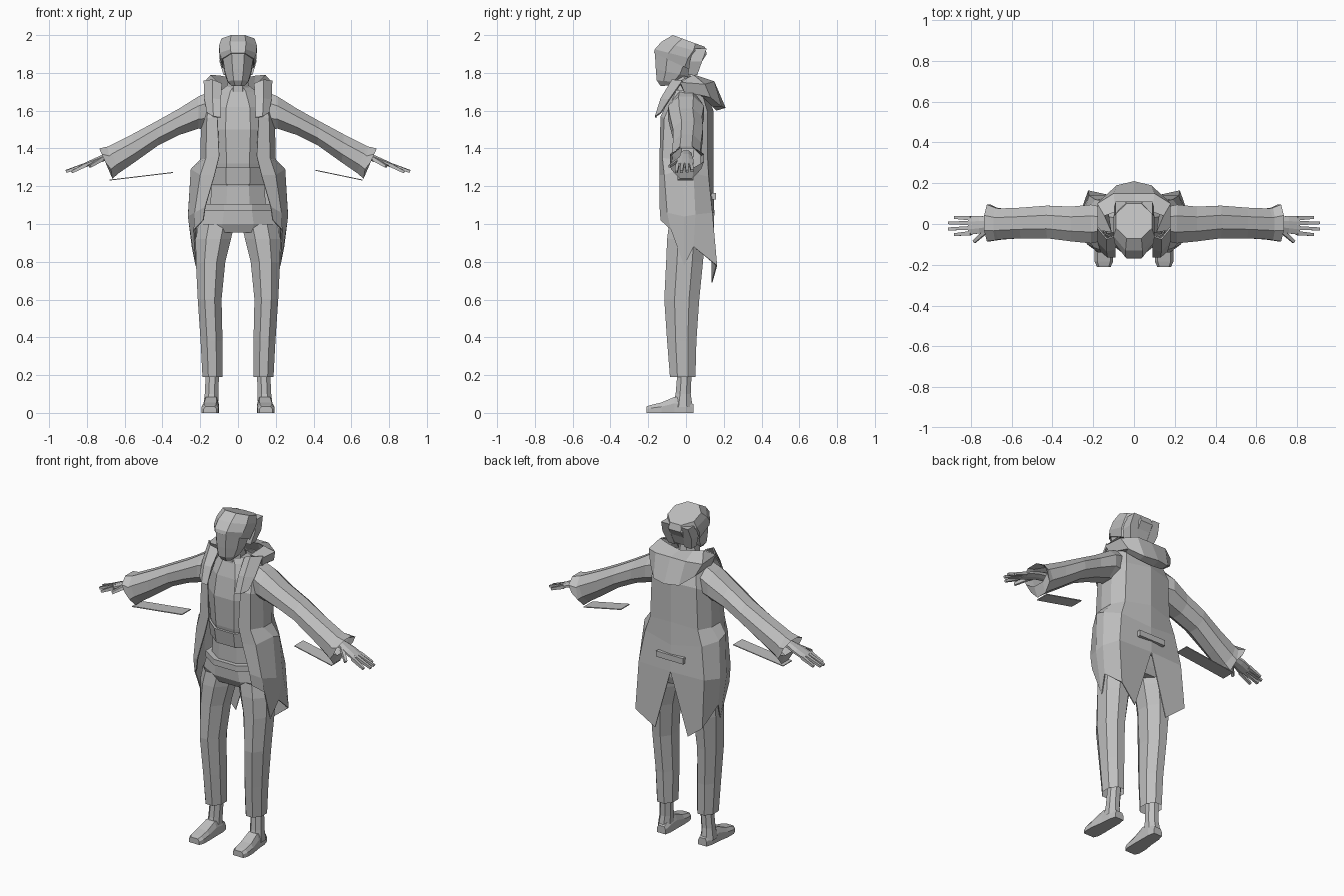
import bpy, bmesh, math
from mathutils import Vector as V

grey = bpy.data.materials.new("plain grey")
grey.diffuse_color = (0.52, 0.52, 0.52, 1)


def finish(name, bm, mirror=False, thick=0.0):
    bmesh.ops.recalc_face_normals(bm, faces=bm.faces)
    me = bpy.data.meshes.new(name)
    bm.to_mesh(me)
    bm.free()
    me.materials.append(grey)
    ob = bpy.data.objects.new(name, me)
    bpy.context.collection.objects.link(ob)
    if thick:
        s = ob.modifiers.new("Thickness", 'SOLIDIFY')
        s.thickness = thick
    if mirror:
        ob.modifiers.new("Mirror", 'MIRROR').merge_threshold = 0.002
    return ob


def grid(name, rows, wrap=False, caps=(False, False), mirror=False, thick=0.0):
    """Skin rows of points into quads."""
    bm = bmesh.new()
    vs = [[bm.verts.new(p) for p in r] for r in rows]
    n = len(rows[0])
    for a, b in zip(vs, vs[1:]):
        for i in range(n if wrap else n - 1):
            j = (i + 1) % n
            bm.faces.new((a[i], a[j], b[j], b[i]))
    if caps[0]:
        bm.faces.new(vs[0])
    if caps[1]:
        bm.faces.new(vs[-1])
    return finish(name, bm, mirror, thick)


def ring(a, b, side, n=8):
    """Flat-sided ring between opposite points a and b, with half-width vector side."""
    a, b, side = V(a), V(b), V(side)
    c, u, k = (a + b) / 2, (a - b) / 2, 1 / math.cos(math.pi / n)
    ang = [(i + 0.5) * 2 * math.pi / n for i in range(n)]
    return [c + u * math.cos(t) * k + side * math.sin(t) * k for t in ang]


def body(name, secs, n=8, **kw):
    """Upright loft; sections are z, centre x, half width, front y, back y."""
    rows = [ring((x, f, z), (x, b, z), (w, 0, 0), n) for z, x, w, f, b in secs]
    return grid(name, rows, wrap=True, **kw)


def tilted(name, secs, n=8, **kw):
    """Loft along the centre plane; sections are front y, z, back y, z, half width."""
    rows = [ring((0, f, fz), (0, b, bz), (w, 0, 0), n) for f, fz, b, bz, w in secs]
    return grid(name, rows, wrap=True, **kw)


def limb(name, secs, n=8, **kw):
    """Sideways loft; sections are top x, z, bottom x, z, centre y, half depth."""
    rows = [ring((tx, y, tz), (bx, y, bz), (0, d, 0), n) for tx, tz, bx, bz, y, d in secs]
    return grid(name, rows, wrap=True, **kw)


ALL = dict(caps=(True, True))

# Head, cap and hair
tilted("head", [(-.135, 1.73, -.07, 1.735, .035), (-.155, 1.76, -.03, 1.75, .055),
                (-.16, 1.82, .02, 1.78, .07), (-.165, 1.91, .06, 1.84, .082)], **ALL)
tilted("cap", [(-.17, 1.905, .06, 1.80, .085), (-.165, 1.925, .085, 1.86, .098),
               (-.13, 1.965, .11, 1.90, .10), (-.07, 2.0, .10, 1.938, .088)], **ALL)
body("hair_tuft", [(1.79, .055, .022, .01, .06), (1.86, .07, .028, .02, .085),
                   (1.93, .065, .025, .04, .11)], n=4, mirror=True, **ALL)

# Neck, shirt, sash and waistband
body("neck", [(1.66, 0, .065, -.09, .04), (1.80, 0, .048, -.09, .02)])
body("shirt", [(1.06, 0, .15, -.10, .10), (1.20, 0, .14, -.10, .10),
               (1.32, 0, .145, -.125, .11), (1.50, 0, .16, -.135, .12),
               (1.62, 0, .15, -.115, .11), (1.70, 0, .10, -.09, .08),
               (1.735, 0, .055, -.08, .04)])
body("sash", [(1.21, 0, .15, -.12, .12), (1.30, 0, .155, -.135, .12)], **ALL)
body("waistband", [(1.07, 0, .18, -.125, .11), (1.105, 0, .178, -.125, .11)], **ALL)

# Trousers
body("trouser_hips", [(.955, 0, .19, -.08, .09), (1.0, 0, .20, -.105, .105),
                      (1.08, 0, .175, -.11, .105)], **ALL)
body("trouser_leg", [(.19, .135, .053, -.085, .05), (.38, .14, .058, -.10, .055),
                     (.60, .15, .063, -.115, .07), (.80, .145, .078, -.105, .09),
                     (.92, .13, .093, -.10, .10), (1.0, .115, .095, -.09, .095)], mirror=True)

# Ankles and shoes
body("ankle", [(.03, .145, .04, -.07, .035), (.10, .14, .036, -.055, .025),
               (.22, .135, .035, -.045, .03)], mirror=True)
shoe = [(.04, .138, .028, .045), (.0, .14, .038, .075), (-.06, .142, .04, .085),
        (-.13, .147, .046, .055), (-.185, .148, .045, .042), (-.21, .148, .034, .034)]
grid("shoe", [[(x - w, y, 0), (x + w, y, 0), (x + w, y, h * .6), (x + w * .7, y, h),
               (x - w * .7, y, h), (x - w, y, h * .6)] for y, x, w, h in shoe],
     wrap=True, mirror=True, **ALL)

# Sleeves with flared open cuffs
limb("sleeve", [(.13, 1.71, .16, 1.50, 0, .08), (.21, 1.675, .21, 1.505, 0, .095),
                (.31, 1.612, .31, 1.472, 0, .085), (.43, 1.545, .42, 1.418, .01, .08),
                (.56, 1.475, .55, 1.325, .005, .075), (.68, 1.415, .63, 1.27, 0, .076),
                (.69, 1.41, .665, 1.24, 0, .08), (.735, 1.40, .69, 1.30, .005, .09)], mirror=True)

# Hands with four fingers and a thumb
limb("palm", [(.64, 1.39, .63, 1.345, 0, .03), (.71, 1.37, .70, 1.335, 0, .033),
              (.76, 1.348, .755, 1.318, -.003, .043), (.815, 1.322, .81, 1.300, -.008, .045)],
     mirror=True, **ALL)
digits = [((.80, -.045, 1.315), (.88, -.052, 1.275)), ((.80, -.02, 1.317), (.91, -.024, 1.277)),
          ((.80, .004, 1.317), (.91, .006, 1.28)), ((.80, .028, 1.315), (.88, .032, 1.282)),
          ((.72, -.03, 1.345), (.785, -.088, 1.305))]
for i, (a, b) in enumerate(digits):
    a, b = V(a), V(b)
    side = (b - a).cross(V((0, 0, 1))).normalized()
    up = V((.4, 0, .9))
    grid("thumb" if i == 4 else f"finger_{i + 1}",
         [ring(p + up * h, p - up * h, side * h, 4) for p, h in ((a, .010), (b, .007))],
         wrap=True, mirror=True, **ALL)

# Loose cloth strips below the sleeves
for name, x0, z0, x1, z1 in (("left_strip", .66, 1.235, .41, 1.287),
                             ("right_strip", -.68, 1.235, -.345, 1.275)):
    grid(name, [[(x0, -.045, z0), (x0, .04, z0)], [(x1, -.045, z1), (x1, .04, z1)]], thick=.005)

# Long coat, half of it: front edge, corner, side, rear side, back corner, back centre
coat = [
    [(.10, -.07, 1.70), (.14, -.05, 1.71), (.165, 0, 1.71), (.16, .04, 1.71),
     (.12, .08, 1.71), (0, .10, 1.72)],
    [(.11, -.135, 1.57), (.165, -.115, 1.56), (.195, -.04, 1.55), (.195, .04, 1.55),
     (.15, .115, 1.59), (0, .145, 1.60)],
    [(.10, -.14, 1.36), (.17, -.125, 1.35), (.20, -.04, 1.34), (.20, .04, 1.34),
     (.16, .115, 1.34), (0, .145, 1.36)],
    [(.125, -.14, 1.26), (.20, -.115, 1.26), (.25, -.02, 1.29), (.25, .04, 1.27),
     (.19, .12, 1.25), (0, .145, 1.22)],
    [(.175, -.14, 1.09), (.23, -.10, 1.06), (.265, -.01, 1.04), (.265, .05, 1.05),
     (.22, .14, 1.06), (0, .15, 1.06)],
    [(.185, -.135, 1.02), (.235, -.08, .97), (.225, -.01, .78), (.245, .04, .88),
     (.225, .165, .78), (.11, .14, .69)]]
grid("coat", coat, mirror=True, thick=.006)
grid("coat_back_tab", [[(x, y, z) for y, z in ((.135, 1.13), (.158, 1.13), (.158, 1.165), (.135, 1.165))]
                       for x in (-.09, .09)], wrap=True, **ALL)

# Lapels
grid("lapel", [[(.085, -.06, 1.745), (.135, -.075, 1.765), (.182, -.02, 1.76)],
               [(.09, -.125, 1.66), (.135, -.135, 1.665), (.178, -.09, 1.66)],
               [(.092, -.165, 1.565), (.13, -.165, 1.57), (.165, -.135, 1.59)]],
     mirror=True, thick=.008)

# Folded hood, half of it: centre, middle, side, front
hood = [[(0, .06, 1.765), (0, .15, 1.755), (0, .21, 1.615), (0, .16, 1.60)],
        [(.09, .06, 1.785), (.10, .15, 1.755), (.085, .19, 1.62), (.08, .14, 1.62)],
        [(.145, .04, 1.79), (.18, .10, 1.74), (.15, .13, 1.67), (.13, .09, 1.67)],
        [(.11, -.04, 1.755), (.18, -.03, 1.75), (.17, -.01, 1.70), (.12, -.01, 1.70)]]
grid("hood", hood, wrap=True, caps=(False, True), mirror=True)
